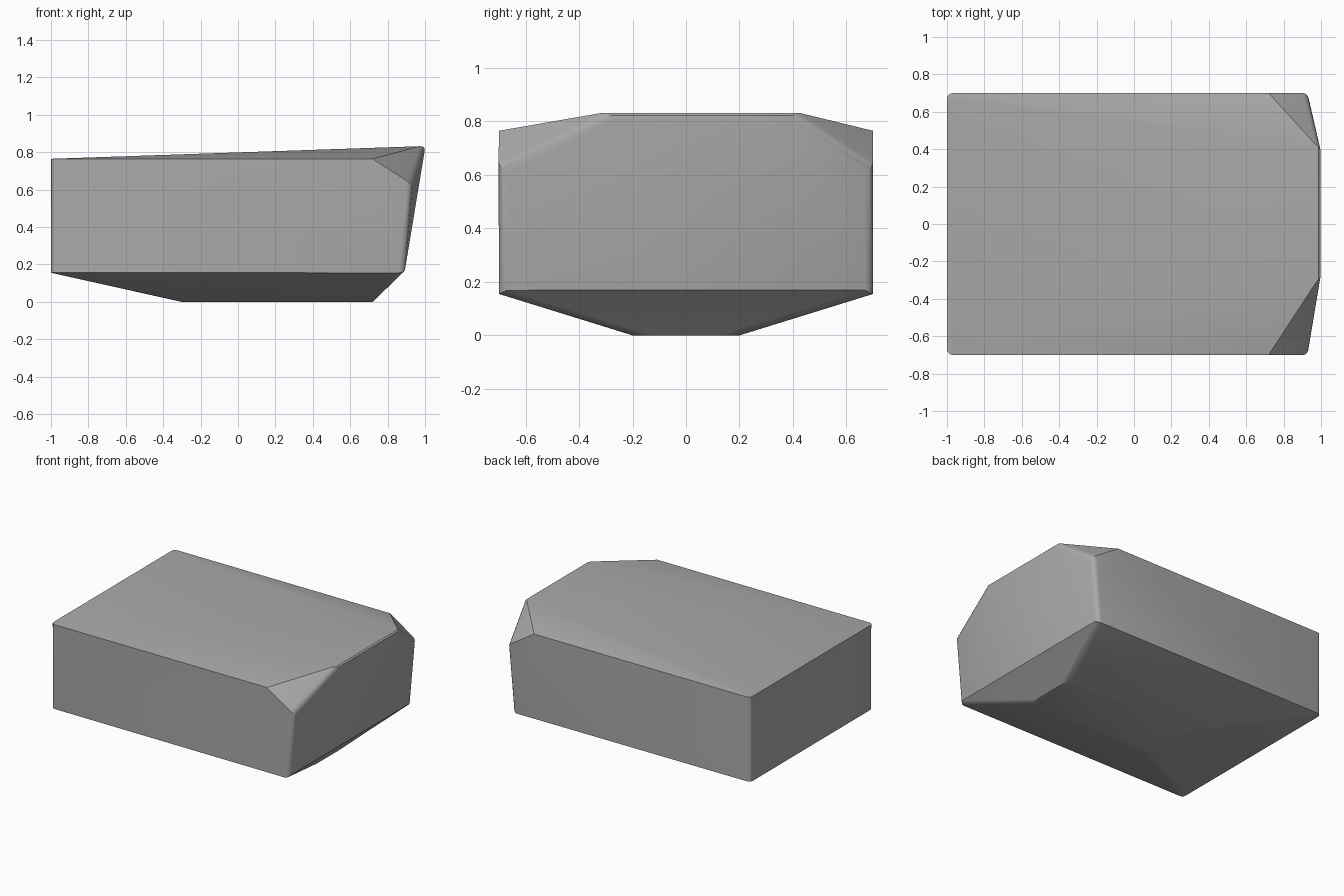
import bpy, bmesh

cube = bpy.data.objects.get("Cube")
if cube:
    bpy.data.objects.remove(cube, do_unlink=True)

# Single stone colour
stone = bpy.data.materials.new("stone_grey")
stone.use_nodes = True
grey = (0.4, 0.4, 0.4, 1)
stone.diffuse_color = grey
stone.node_tree.nodes["Principled BSDF"].inputs["Base Color"].default_value = grey

# Corners of the block: mirrored front/back, plus the offset raised ridge
bm = bmesh.new()
corners = [(-0.3, 0.2, 0), (0.72, 0.2, 0),             # base
           (-1, 0.7, 0.155), (0.89, 0.7, 0.155),       # lower rim
           (-1, 0.7, 0.765), (0.72, 0.7, 0.765),       # upper rim
           (0.93, 0.7, 0.63)]                          # clipped corner
for x, y, z in corners:
    bm.verts.new((x, y, z))
    bm.verts.new((x, -y, z))
for y in (-0.28, 0.4):
    bm.verts.new((1.003, y, 0.838))
bmesh.ops.convex_hull(bm, input=bm.verts)
bmesh.ops.dissolve_limit(bm, angle_limit=0.01, verts=bm.verts, edges=bm.edges)
bmesh.ops.recalc_face_normals(bm, faces=bm.faces)


def is_worn(edge):
    a, b = sorted((v.co for v in edge.verts), key=lambda c: c.z)
    upright = abs(a.y - b.y) < 0.01 and a.z > 0.1 and b.z - a.z > 0.3
    keel = a.z < 0.01 and b.z > 0.1
    end_lip = a.x > 0.9 and b.x > 0.9
    return (upright or keel or end_lip) and edge.calc_face_angle(0) > 0.15


# Round the worn corners
bmesh.ops.bevel(bm, geom=[e for e in bm.edges if is_worn(e)], offset=0.03,
                offset_type='OFFSET', segments=3, profile=0.5,
                affect='EDGES', clamp_overlap=True)

mesh = bpy.data.meshes.new("stone_block")
bm.to_mesh(mesh)
bm.free()
mesh.materials.append(stone)
block = bpy.data.objects.new("stone_block", mesh)
bpy.context.collection.objects.link(block)
bpy.context.view_layer.objects.active = block
block.select_set(True)
bpy.ops.object.shade_smooth_by_angle(angle=0.5)
